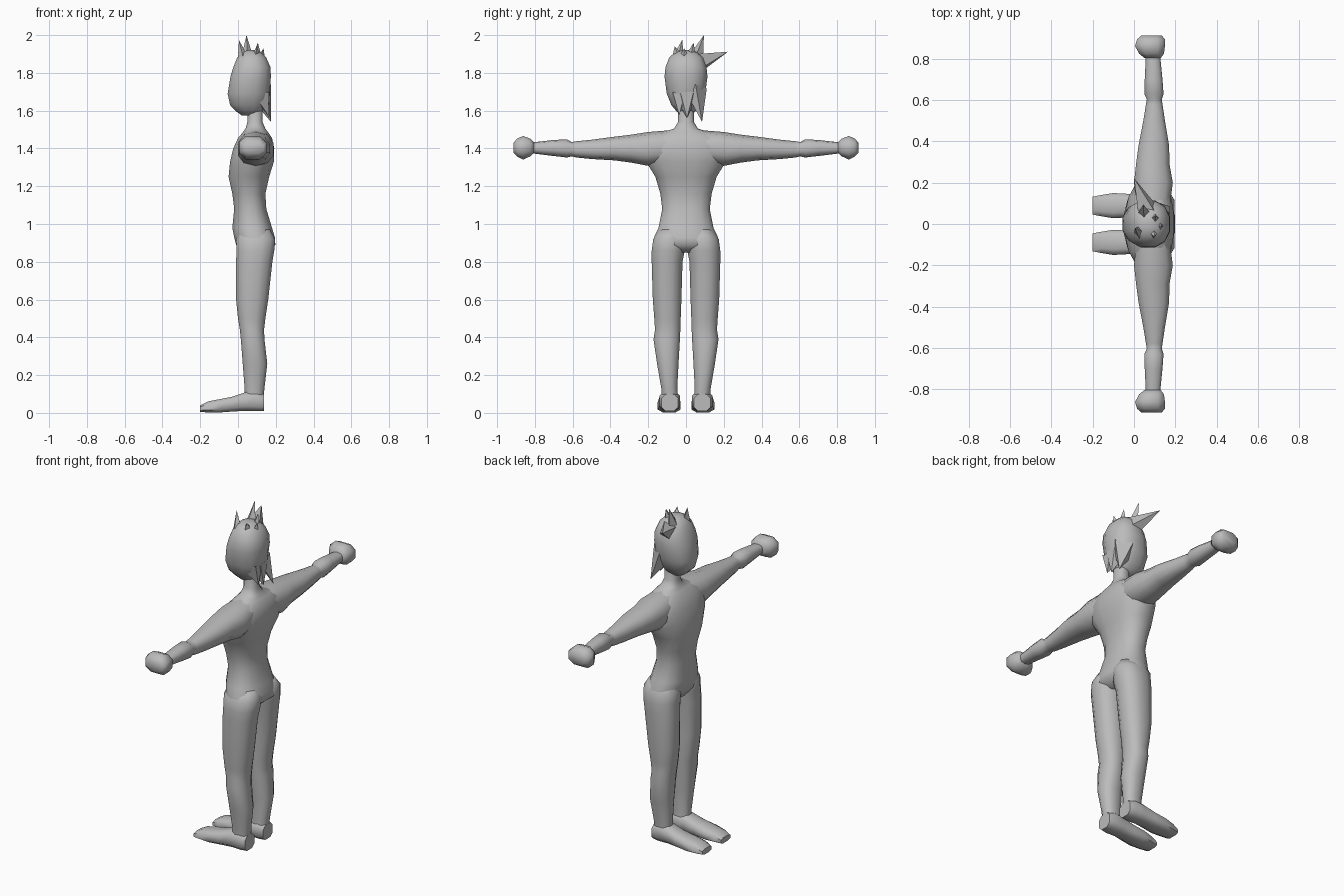
import bpy, bmesh, math
from mathutils import Vector

grey = bpy.data.materials.new("plain_grey")
grey.diffuse_color = (0.50, 0.50, 0.50, 1)


def finish(bm, name, mirror, angle):
    bmesh.ops.recalc_face_normals(bm, faces=bm.faces)
    mesh = bpy.data.meshes.new(name)
    bm.to_mesh(mesh)
    bm.free()
    mesh.materials.append(grey)
    obj = bpy.data.objects.new(name, mesh)
    bpy.context.collection.objects.link(obj)
    if mirror:
        mod = obj.modifiers.new("mirror", "MIRROR")
        mod.use_axis = (False, True, False)
        mod.use_mirror_merge = False
    bpy.context.view_layer.objects.active = obj
    obj.select_set(True)
    bpy.ops.object.shade_smooth_by_angle(angle=math.radians(angle))
    obj.select_set(False)
    return obj


def loft(name, axis, rings, sides=10, power=0.85, mirror=False, angle=60):
    """Skin rings (position, u_min, u_max, v_min, v_max) placed along an axis."""
    bm = bmesh.new()
    loops = []
    for p, u0, u1, v0, v1 in rings:
        loop = []
        for i in range(sides):
            a = 2 * math.pi * (i + 0.5) / sides
            c, s = math.cos(a), math.sin(a)
            c = math.copysign(abs(c) ** power, c) / math.cos(math.pi / sides) ** power
            s = math.copysign(abs(s) ** power, s)
            u = (u0 + u1) / 2 + c * (u1 - u0) / 2
            v = (v0 + v1) / 2 + s * (v1 - v0) / 2
            co = {"x": (p, u, v), "y": (u, p, v), "z": (u, v, p)}[axis]
            loop.append(bm.verts.new(co))
        loops.append(loop)
    for a, b in zip(loops, loops[1:]):
        for i in range(sides):
            j = (i + 1) % sides
            bm.faces.new((a[i], a[j], b[j], b[i]))
    bm.faces.new(loops[0])
    bm.faces.new(loops[-1])
    return finish(bm, name, mirror, angle)


def spike(name, base, tip):
    """Pointed hair lock from a base outline to a tip."""
    bm = bmesh.new()
    vs = [bm.verts.new(p) for p in base]
    top = bm.verts.new(tip)
    bm.faces.new(vs)
    for i in range(len(vs)):
        bm.faces.new((vs[i], vs[(i + 1) % len(vs)], top))
    return finish(bm, name, False, 30)


# Torso and neck
loft("torso", "z", [
    (0.85, 0.02, 0.15, -0.06, 0.06),
    (0.89, -0.01, 0.198, -0.175, 0.175),
    (0.93, -0.02, 0.195, -0.172, 0.172),
    (0.98, -0.03, 0.18, -0.148, 0.148),
    (1.08, -0.02, 0.15, -0.128, 0.128),
    (1.16, -0.03, 0.145, -0.138, 0.138),
    (1.25, -0.05, 0.165, -0.165, 0.165),
    (1.33, -0.042, 0.19, -0.215, 0.215),
    (1.40, -0.025, 0.192, -0.23, 0.23),
    (1.455, 0.0, 0.18, -0.20, 0.20),
    (1.485, 0.025, 0.16, -0.13, 0.13),
    (1.505, 0.04, 0.145, -0.065, 0.065),
    (1.54, 0.05, 0.13, -0.042, 0.042),
    (1.64, 0.05, 0.13, -0.042, 0.042)], sides=16)

# Arms
loft("arm", "y", [
    (0.10, 0.01, 0.175, 1.32, 1.495),
    (0.20, 0.0, 0.188, 1.308, 1.487),
    (0.29, 0.01, 0.172, 1.325, 1.473),
    (0.38, 0.022, 0.17, 1.337, 1.462),
    (0.50, 0.045, 0.15, 1.344, 1.446),
    (0.58, 0.058, 0.138, 1.352, 1.438),
    (0.605, 0.062, 0.135, 1.358, 1.434),
    (0.63, 0.05, 0.143, 1.352, 1.448),
    (0.70, 0.052, 0.138, 1.36, 1.445),
    (0.83, 0.058, 0.125, 1.376, 1.43)], mirror=True)

# Fists
loft("hand", "y", [
    (0.805, 0.05, 0.13, 1.375, 1.435),
    (0.825, 0.025, 0.145, 1.355, 1.455),
    (0.862, 0.005, 0.15, 1.337, 1.47),
    (0.895, 0.015, 0.15, 1.355, 1.455),
    (0.912, 0.035, 0.135, 1.375, 1.432)], sides=8, power=0.8, mirror=True)

# Legs
loft("leg", "z", [
    (0.08, 0.035, 0.135, 0.04, 0.13),
    (0.13, 0.035, 0.14, 0.045, 0.132),
    (0.26, 0.025, 0.155, 0.038, 0.155),
    (0.39, 0.015, 0.14, 0.03, 0.174),
    (0.44, 0.01, 0.138, 0.028, 0.166),
    (0.50, 0.0, 0.145, 0.026, 0.17),
    (0.60, -0.01, 0.16, 0.022, 0.178),
    (0.80, -0.01, 0.182, 0.016, 0.184),
    (0.86, -0.008, 0.192, 0.004, 0.184),
    (0.92, -0.01, 0.196, 0.0, 0.176),
    (0.97, 0.01, 0.17, 0.02, 0.14)], sides=12, mirror=True)

# Feet
loft("foot", "x", [
    (-0.20, 0.045, 0.132, 0.005, 0.04),
    (-0.16, 0.038, 0.14, 0.0, 0.062),
    (-0.10, 0.028, 0.15, 0.0, 0.074),
    (-0.03, 0.032, 0.146, 0.005, 0.088),
    (0.04, 0.035, 0.14, 0.008, 0.112),
    (0.10, 0.032, 0.14, 0.006, 0.118),
    (0.137, 0.042, 0.13, 0.008, 0.10)], sides=8, power=0.7, mirror=True)

# Head
loft("head", "z", [
    (1.575, 0.02, 0.11, -0.03, 0.03),
    (1.60, -0.015, 0.13, -0.055, 0.055),
    (1.63, -0.042, 0.15, -0.08, 0.08),
    (1.69, -0.055, 0.168, -0.105, 0.105),
    (1.78, -0.04, 0.174, -0.117, 0.117),
    (1.83, -0.025, 0.172, -0.112, 0.112),
    (1.88, -0.005, 0.15, -0.092, 0.092),
    (1.91, 0.02, 0.12, -0.06, 0.06),
    (1.92, 0.05, 0.09, -0.02, 0.02)], sides=12)

# Crown spikes: centre, half depth, half width, tip
crown = [
    ((0.03, -0.045, 1.87), 0.03, 0.035, (0.005, -0.02, 1.975)),
    ((0.05, 0.045, 1.87), 0.035, 0.045, (0.045, 0.095, 2.0)),
    ((0.09, -0.03, 1.87), 0.035, 0.045, (0.10, -0.06, 1.94)),
    ((0.10, 0.02, 1.87), 0.03, 0.035, (0.105, 0.04, 1.96)),
    ((0.115, -0.01, 1.86), 0.03, 0.04, (0.135, -0.01, 1.93))]
for i, (c, dx, dy, tip) in enumerate(crown):
    x, y, z = c
    spike(f"crown_spike_{i + 1}",
          [(x - dx, y, z), (x, y - dy, z), (x + dx, y, z), (x, y + dy, z)], tip)

# Long side spike
spike("side_spike", [(0.02, 0.06, 1.885), (0.10, 0.06, 1.90),
                     (0.11, 0.09, 1.83), (0.04, 0.10, 1.82)], (0.0, 0.222, 1.912))

# Nape locks
spike("nape_lock_long", [(0.10, 0.11, 1.72), (0.175, 0.05, 1.74),
                         (0.15, 0.02, 1.66), (0.09, 0.07, 1.64)], (0.175, 0.085, 1.54))
spike("nape_lock_middle", [(0.11, -0.05, 1.66), (0.17, -0.03, 1.70),
                           (0.17, 0.04, 1.70), (0.11, 0.05, 1.66)], (0.165, 0.005, 1.56))
spike("nape_lock_short", [(0.09, -0.09, 1.68), (0.165, -0.07, 1.70),
                          (0.165, -0.01, 1.68), (0.10, -0.02, 1.64)], (0.16, -0.035, 1.575))
